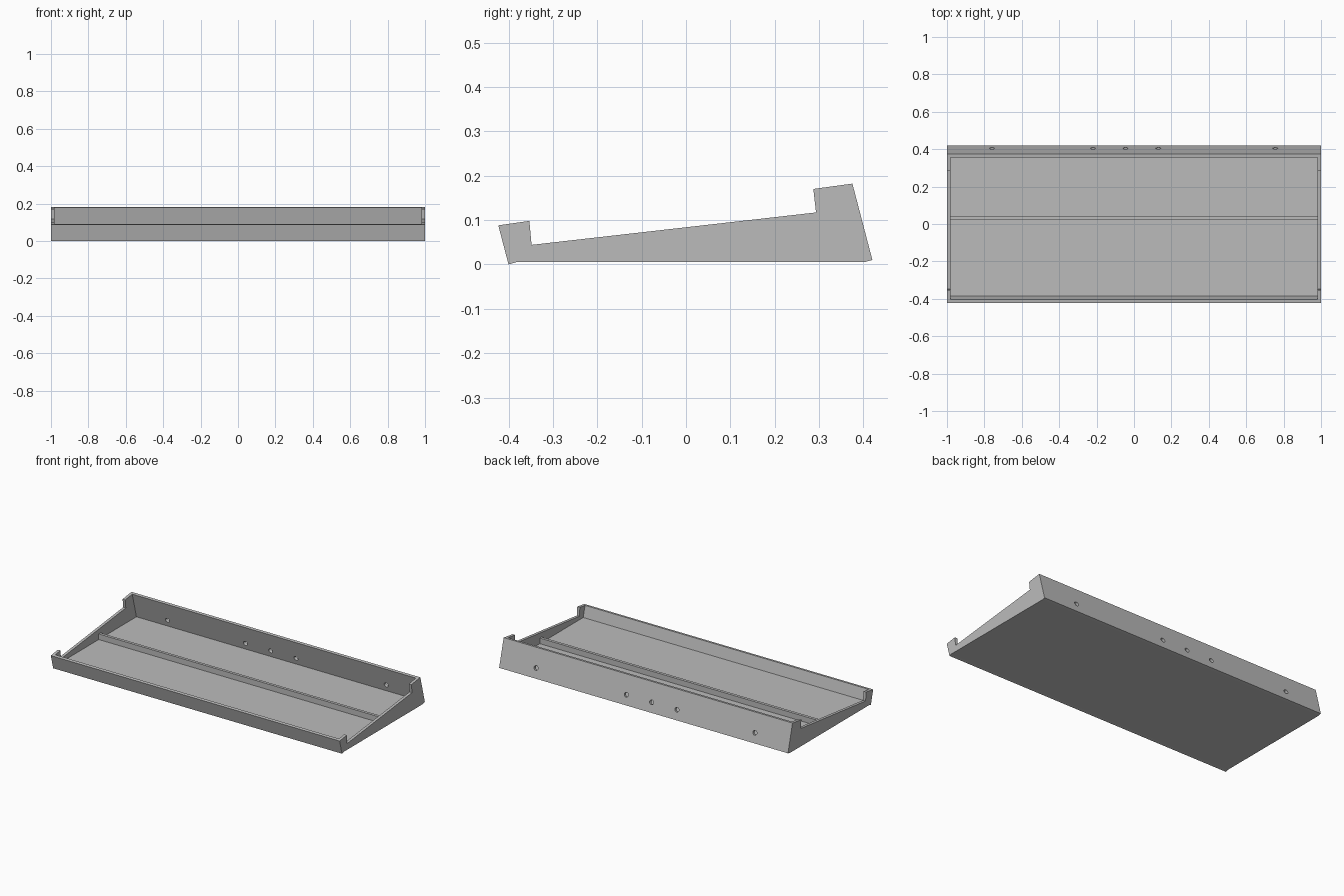
import bpy
import bmesh
from mathutils import Vector

cube = bpy.data.objects.get("Cube")
if cube:
    bpy.data.objects.remove(cube)

grey = bpy.data.materials.new("plain grey")
grey.use_nodes = True
colour = (0.5, 0.5, 0.5, 1)
grey.diffuse_color = colour
grey.node_tree.nodes["Principled BSDF"].inputs["Base Color"].default_value = colour


def add_object(name, bm):
    bmesh.ops.recalc_face_normals(bm, faces=bm.faces)
    mesh = bpy.data.meshes.new(name)
    bm.to_mesh(mesh)
    bm.free()
    mesh.materials.append(grey)
    obj = bpy.data.objects.new(name, mesh)
    bpy.context.collection.objects.link(obj)
    return obj


def extrude_profile(name, points, half_width):
    """Prism along x from a (y, z) profile."""
    bm = bmesh.new()
    face = bm.faces.new([bm.verts.new((-half_width, y, z)) for y, z in points])
    new = bmesh.ops.extrude_face_region(bm, geom=[face])["geom"]
    verts = [v for v in new if isinstance(v, bmesh.types.BMVert)]
    bmesh.ops.translate(bm, verts=verts, vec=(2 * half_width, 0, 0))
    return add_object(name, bm)


def cut(target, cutter):
    cutter.hide_render = True
    mod = target.modifiers.new("cut", "BOOLEAN")
    mod.operation = "DIFFERENCE"
    mod.solver = "EXACT"
    mod.object = cutter
    bpy.context.view_layer.objects.active = target
    bpy.ops.object.modifier_apply(modifier=mod.name)
    bpy.data.objects.remove(cutter)


# Wedge-shaped tray body with raised lips at front and back
tray = extrude_profile("tray", [
    (-0.4, 0), (-0.382, 0.005), (0.402, 0.005), (0.42, 0.01),
    (0.375, 0.182), (0.287, 0.17), (0.293, 0.117),
    (-0.348, 0.044), (-0.353, 0.098), (-0.423, 0.088)], 1)

# Hollow interior, leaving the floor and its long rib
cut(tray, extrude_profile("cavity", [
    (-0.386, 0.022), (0.025, 0.022), (0.025, 0.057), (0.043, 0.057),
    (0.043, 0.022), (0.398, 0.022), (0.325, 0.3), (-0.46, 0.3)], 0.982))

# Round holes through the sloping back wall
normal = Vector((0, 0.967, 0.253))
for x in (-0.76, -0.22, -0.045, 0.13, 0.755):
    bm = bmesh.new()
    bmesh.ops.create_cone(bm, cap_ends=True, segments=24,
                          radius1=0.014, radius2=0.014, depth=0.08)
    hole = add_object("hole", bm)
    hole.rotation_euler = normal.to_track_quat("Z", "Y").to_euler()
    hole.location = (x, 0.396, 0.066)
    bpy.context.view_layer.update()
    cut(tray, hole)

tray.select_set(True)
bpy.context.view_layer.objects.active = tray
bpy.ops.object.shade_smooth_by_angle()
